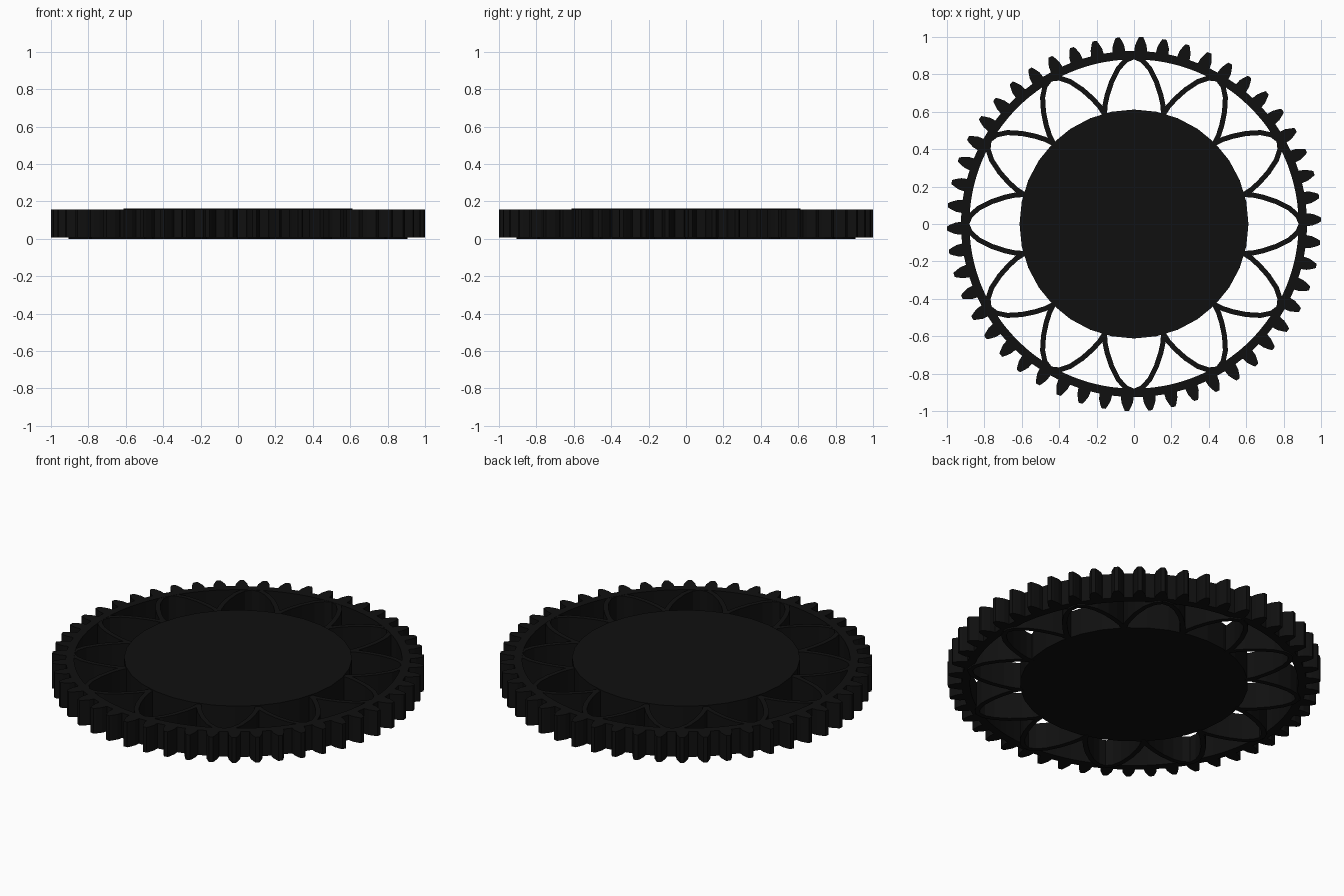
import bpy, bmesh, math
from mathutils import Vector

if "Cube" in bpy.data.objects:
    bpy.data.objects.remove(bpy.data.objects["Cube"])

TEETH, PETALS = 50, 12

black = bpy.data.materials.new("black")
black.diffuse_color = (0.005, 0.005, 0.005, 1)
black.use_nodes = True
black.node_tree.nodes["Principled BSDF"].inputs["Base Color"].default_value = black.diffuse_color


def add_strip(bm, a, b, z0, z1, closed):
    """Solid band between the 2D paths a and b, from z0 to z1."""
    rings = [[bm.verts.new((p[0], p[1], z)) for p, z in
              ((o, z0), (o, z1), (i, z1), (i, z0))] for o, i in zip(a, b)]
    n = len(rings)
    for k in range(n if closed else n - 1):
        r, s = rings[k], rings[(k + 1) % n]
        for j in range(4):
            m = (j + 1) % 4
            bm.faces.new((r[j], s[j], s[m], r[m]))
    if not closed:
        bm.faces.new(rings[0])
        bm.faces.new(rings[-1][::-1])


def finish(bm, name):
    bmesh.ops.recalc_face_normals(bm, faces=bm.faces)
    me = bpy.data.meshes.new(name)
    bm.to_mesh(me)
    bm.free()
    me.materials.append(black)
    ob = bpy.data.objects.new(name, me)
    bpy.context.collection.objects.link(ob)
    return ob


def polar(r, a):
    return Vector((r * math.cos(a), r * math.sin(a)))


# Toothed rim: tapered tooth profile repeated around the ring
half_tooth = [(0.925, 0.034), (0.955, 0.031), (0.985, 0.019), (1.0, 0.011)]
profile = [(r, -w) for r, w in half_tooth] + [(r, w) for r, w in half_tooth[::-1]]
outer, inner = [], []
for t in range(TEETH):
    base = math.radians(1.4) + t * 2 * math.pi / TEETH
    for r, w in profile:
        ang = base + w / r
        outer.append(polar(r, ang))
        inner.append(polar(0.88, ang))
bm = bmesh.new()
add_strip(bm, outer, inner, 0.008, 0.157, True)
finish(bm, "toothed_rim")

# Curved spokes: mirrored pairs forming petals between hub and rim
path = [Vector(p) for p in ((0.0, 0.895), (0.045, 0.875), (0.085, 0.83),
                            (0.12, 0.76), (0.143, 0.69), (0.155, 0.635), (0.158, 0.58))]
half = 0.0135
left, right = [], []
for i, p in enumerate(path):
    d = (path[min(i + 1, len(path) - 1)] - path[max(i - 1, 0)]).normalized()
    nrm = Vector((-d.y, d.x)) * half
    left.append(p + nrm)
    right.append(p - nrm)
bm = bmesh.new()
for k in range(PETALS):
    a = k * 2 * math.pi / PETALS
    c, s = math.cos(a), math.sin(a)
    for side in (1, -1):
        turn = lambda p: (side * p.x * c - p.y * s, side * p.x * s + p.y * c)
        add_strip(bm, [turn(p) for p in left], [turn(p) for p in right], 0.0, 0.156, False)
finish(bm, "petal_spokes")

# Solid centre disc
bm = bmesh.new()
bmesh.ops.create_cone(bm, cap_ends=True, segments=32, radius1=0.612, radius2=0.612, depth=0.16)
bmesh.ops.translate(bm, verts=bm.verts, vec=(0, 0, 0.082))
finish(bm, "centre_disc")
